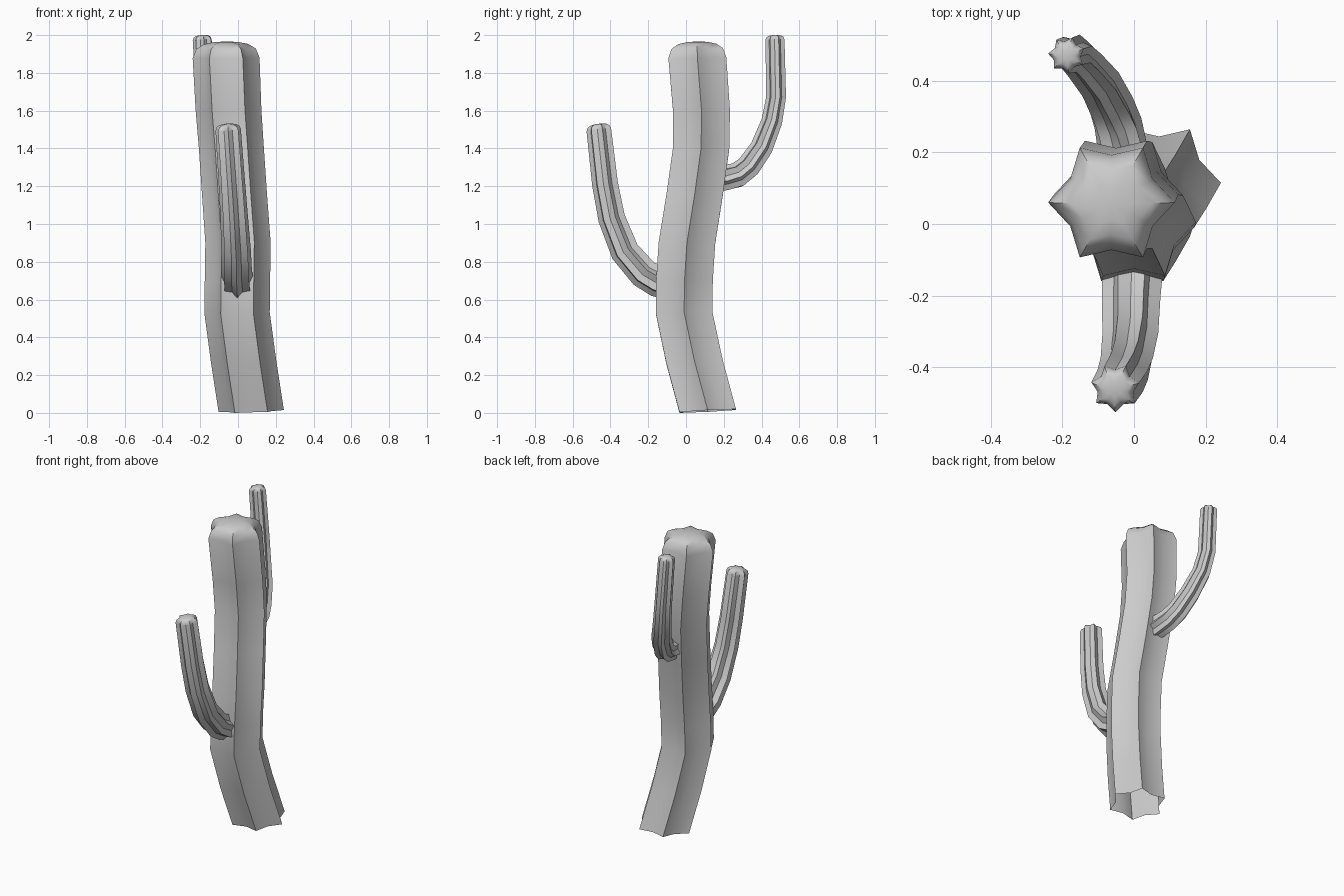
import bpy, bmesh, math
from mathutils import Vector

if "Cube" in bpy.data.objects:
    bpy.data.objects.remove(bpy.data.objects["Cube"])

# rounded cap: (rise, scale) as fractions of the tip radius
CAP = [(0.27, 0.89), (0.41, 0.66), (0.47, 0.36)]


def ribbed_stem(name, path, ribs, inner, phase, follow):
    """Sweep a star section along path points (x, y, z, tip radius); open base, domed top."""
    bm = bmesh.new()
    pts = [Vector(p[:3]) for p in path]
    up = Vector((0, 0, 1))
    stations = []
    for i, p in enumerate(pts):
        t = (pts[min(i + 1, len(pts) - 1)] - pts[max(i - 1, 0)]).normalized()
        t = up.lerp(t, follow).normalized()
        stations.append((p, t, path[i][3], inner))
    end, t, r, _ = stations[-1]
    for rise, scale in CAP:
        stations.append((end + t * rise * r, t, r * scale, inner))
    rings = []
    for p, t, rad, inn in stations:
        q = up.rotation_difference(t)
        ring = []
        for k in range(ribs * 2):
            a = phase + math.pi * k / ribs
            d = rad * (inn if k % 2 else 1)
            ring.append(bm.verts.new(p + q @ Vector((d * math.cos(a), d * math.sin(a), 0))))
        rings.append(ring)
    n = ribs * 2
    for a, b in zip(rings, rings[1:]):
        for k in range(n):
            bm.faces.new((a[k], a[(k + 1) % n], b[(k + 1) % n], b[k]))
    tip = bm.verts.new(end + t * 0.49 * r)
    for k in range(n):
        bm.faces.new((rings[-1][k], rings[-1][(k + 1) % n], tip))
    me = bpy.data.meshes.new(name)
    bm.to_mesh(me)
    bm.free()
    ob = bpy.data.objects.new(name, me)
    bpy.context.collection.objects.link(ob)
    bpy.ops.object.select_all(action='DESELECT')
    ob.select_set(True)
    bpy.context.view_layer.objects.active = ob
    bpy.ops.object.shade_smooth_by_angle(angle=math.radians(35))
    return ob


# main trunk: six ribs, gently swaying
ribbed_stem("trunk", [
    (0.07, 0.115, 0.01, 0.173), (0.03, 0.045, 0.27, 0.173), (-0.005, -0.01, 0.53, 0.173),
    (-0.003, -0.008, 0.70, 0.173), (0.0, 0.005, 0.90, 0.173), (-0.018, 0.045, 1.15, 0.172),
    (-0.035, 0.08, 1.40, 0.172), (-0.05, 0.082, 1.60, 0.174), (-0.063, 0.06, 1.88, 0.177),
], 6, 0.75, 0.0, 0.2)

# lower arm, growing toward the front
ribbed_stem("front_arm", [
    (-0.005, -0.09, 0.685, 0.087), (-0.005, -0.15, 0.70, 0.087), (-0.008, -0.22, 0.74, 0.084),
    (-0.01, -0.32, 0.855, 0.08), (-0.02, -0.39, 1.03, 0.075), (-0.032, -0.425, 1.21, 0.072),
    (-0.052, -0.458, 1.497, 0.069),
], 7, 0.74, -math.pi / 2, 1.0)

# upper arm, growing toward the back
ribbed_stem("back_arm", [
    (-0.025, 0.15, 1.235, 0.071), (-0.032, 0.21, 1.243, 0.071), (-0.045, 0.275, 1.258, 0.069),
    (-0.065, 0.33, 1.30, 0.066), (-0.10, 0.40, 1.40, 0.062), (-0.145, 0.455, 1.54, 0.057),
    (-0.168, 0.478, 1.67, 0.054), (-0.188, 0.472, 1.975, 0.052),
], 7, 0.74, -math.pi / 2 + 0.14, 1.0)
